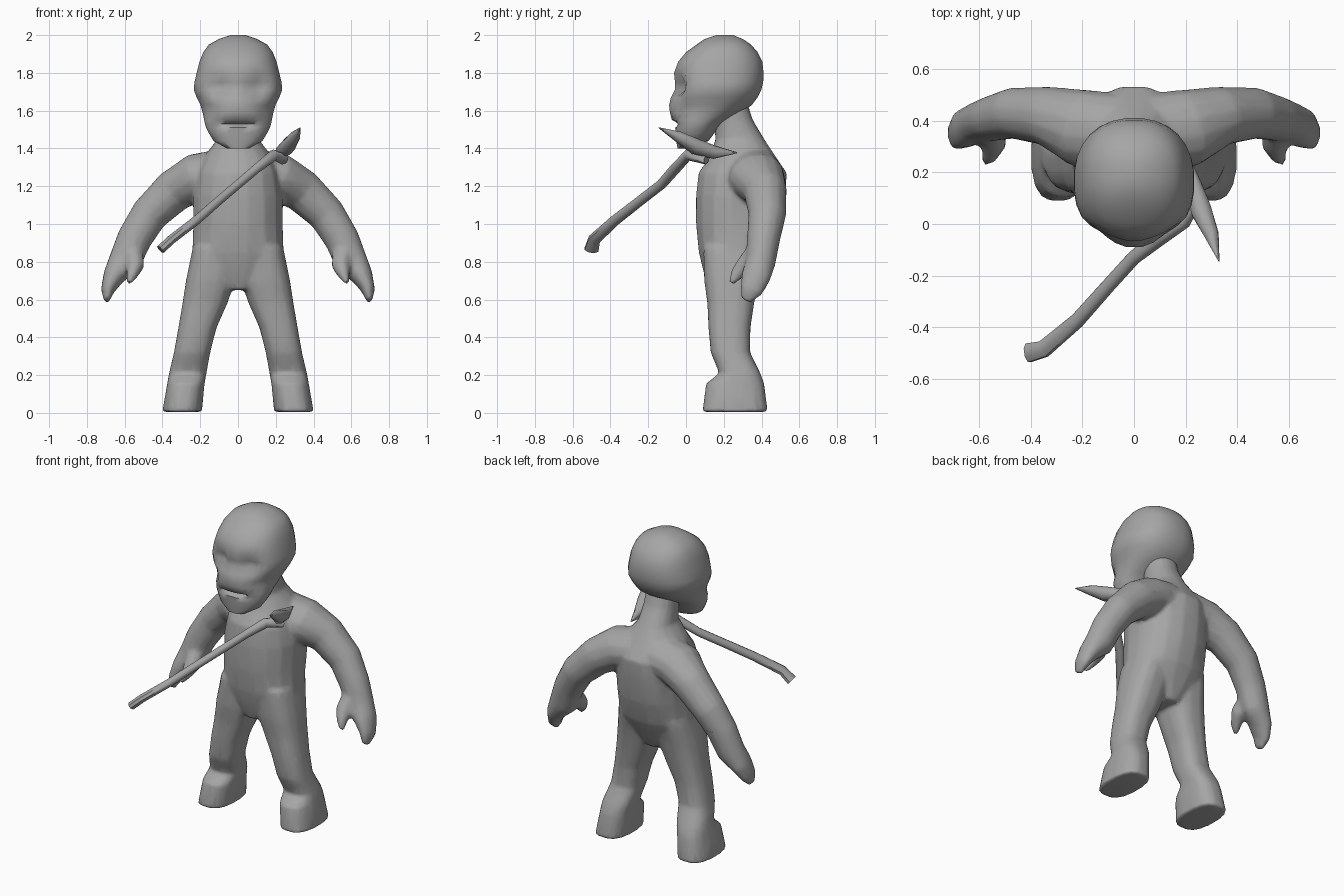
import bpy, bmesh, math
from mathutils import Vector

if "Cube" in bpy.data.objects:
    bpy.data.objects.remove(bpy.data.objects["Cube"])

grey = bpy.data.materials.new("clay_grey")
grey.diffuse_color = (0.38, 0.38, 0.38, 1)
grey.use_nodes = True
grey.node_tree.nodes["Principled BSDF"].inputs["Base Color"].default_value = grey.diffuse_color


def spow(v, p):
    return math.copysign(abs(v) ** p, v)


def ring(c, u, v, n, e):
    """Superellipse ring around c with half axes u and v."""
    pts = []
    for i in range(n):
        a = 2 * math.pi * (i + 0.5) / n
        pts.append(Vector(c) + u * spow(math.cos(a), 2 / e) + v * spow(math.sin(a), 2 / e))
    return pts


def loft(bm, rings):
    """Skin a list of equal rings and cap both ends."""
    vs = [[bm.verts.new(p) for p in r] for r in rings]
    n = len(vs[0])
    for a, b in zip(vs, vs[1:]):
        for i in range(n):
            j = (i + 1) % n
            bm.faces.new((a[i], a[j], b[j], b[i]))
    bm.faces.new(vs[0][::-1])
    bm.faces.new(vs[-1])


def stack(bm, rows, n=16, e=2.2):
    """Horizontal rings: x, y, z, half width, half depth."""
    loft(bm, [ring((x, y, z), Vector((rx, 0, 0)), Vector((0, ry, 0)), n, e)
              for x, y, z, rx, ry in rows])


def tube(bm, rows, n=12, e=2.0):
    """Rings square to a path: x, y, z, radius across, radius in depth."""
    pts = [Vector(r[:3]) for r in rows]
    rings = []
    for i, r in enumerate(rows):
        t = (pts[min(i + 1, len(pts) - 1)] - pts[max(i - 1, 0)]).normalized()
        u = t.cross(Vector((0, 1, 0))).normalized()
        rings.append(ring(pts[i], u * r[3], u.cross(t).normalized() * r[4], n, e))
    loft(bm, rings)


def finish(name, bm, angle=50):
    bmesh.ops.recalc_face_normals(bm, faces=bm.faces)
    me = bpy.data.meshes.new(name)
    bm.to_mesh(me)
    bm.free()
    me.materials.append(grey)
    ob = bpy.data.objects.new(name, me)
    bpy.context.collection.objects.link(ob)
    bpy.ops.object.select_all(action='DESELECT')
    ob.select_set(True)
    bpy.context.view_layer.objects.active = ob
    bpy.ops.object.shade_smooth_by_angle(angle=math.radians(angle))
    return ob


def mirrored(rows, s):
    return [(r[0] * s,) + tuple(r[1:]) for r in rows]


# Body: torso, neck, legs, arms and hands fused into one skin
body = bmesh.new()
stack(body, [(0, .24, .65, .08, .12), (0, .25, .75, .20, .16), (0, .265, .85, .245, .20),
             (0, .28, 1.0, .24, .23), (0, .29, 1.15, .24, .24), (0, .30, 1.27, .22, .237),
             (0, .30, 1.36, .18, .175), (0, .285, 1.45, .11, .13),
             (0, .25, 1.55, .10, .105), (0, .22, 1.66, .10, .10)])
leg = [(.125, .26, .88, .115, .17), (.145, .24, .70, .132, .145), (.175, .237, .58, .12, .125),
       (.215, .23, .45, .102, .112), (.243, .235, .32, .097, .105), (.266, .285, .21, .10, .11),
       (.276, .26, .155, .10, .155), (.296, .26, .005, .106, .175)]
arm = [(.08, .36, 1.27, .13, .15), (.22, .375, 1.245, .13, .15), (.34, .42, 1.175, .115, .115),
       (.47, .43, 1.05, .10, .10), (.55, .41, .92, .093, .088), (.60, .395, .80, .088, .08),
       (.66, .37, .72, .058, .078), (.69, .345, .65, .036, .062), (.695, .315, .595, .016, .03)]
thumb = [(.56, .38, .86, .06, .06), (.545, .31, .78, .052, .05), (.56, .265, .73, .032, .035),
         (.578, .24, .685, .012, .016)]
for s in (1, -1):
    stack(body, mirrored(leg, s), e=2.6)
    tube(body, mirrored(arm, s), 14)
    tube(body, mirrored(thumb, s), 8)
ob = finish("body", body)
for kind, opts in (('REMESH', dict(mode='VOXEL', voxel_size=.012)),
                   ('SMOOTH', dict(factor=.5, iterations=5)),
                   ('DECIMATE', dict(ratio=.15))):
    m = ob.modifiers.new(kind.title(), kind)
    for k, v in opts.items():
        setattr(m, k, v)
    bpy.ops.object.modifier_apply(modifier=m.name)
bpy.ops.object.shade_smooth_by_angle(angle=math.radians(60))

# Head: half width, front and back at each height
head = bmesh.new()
levels = [(1.40, .06, -.045, .03), (1.44, .13, -.052, .12), (1.48, .155, -.055, .15),
          (1.51, .17, -.058, .17), (1.53, .176, -.06, .19), (1.55, .18, -.075, .22),
          (1.59, .188, -.083, .29), (1.63, .20, -.083, .35), (1.67, .22, -.08, .38),
          (1.71, .235, -.074, .40), (1.75, .232, -.072, .41), (1.80, .22, -.066, .412),
          (1.86, .205, -.042, .405), (1.91, .185, .0, .38), (1.95, .155, .055, .345),
          (1.98, .10, .10, .30), (2.0, .04, .16, .25)]
stack(head, [(0, (f + b) / 2, z, w, (b - f) / 2) for z, w, f, b in levels], 28, 2.3)
for v in head.verts:
    x, y, z = v.co
    if y < .1:
        # Eye sockets
        d = ((abs(x) - .10) / .055) ** 2 + ((z - 1.725) / .05) ** 2
        v.co.y += .065 * math.exp(-d)
        # Nose and muzzle, with hollow cheeks either side
        v.co.y -= .012 * math.exp(-(x / .05) ** 2 - ((z - 1.64) / .05) ** 2)
        v.co.y += .03 * math.exp(-((abs(x) - .15) / .04) ** 2 - ((z - 1.60) / .05) ** 2)
        # Mouth slit
        if abs(z - 1.53) < .005 and abs(x) < .1:
            v.co.y += .035
finish("head", head, 60)

# Club: bent handle
handle = bmesh.new()
tube(handle, [(-.41, -.50, .865, .026, .04), (-.35, -.485, .92, .026, .035),
              (-.22, -.375, 1.02, .026, .03), (-.10, -.24, 1.125, .025, .028),
              (0, -.13, 1.21, .025, .028), (.10, -.055, 1.295, .026, .03),
              (.19, .01, 1.365, .03, .032), (.235, .11, 1.345, .03, .035)], 8)
finish("club_handle", handle)

# Club: curved spike across the handle end
spike = bmesh.new()
tube(spike, [(.33, -.145, 1.51, .002, .002), (.30, -.04, 1.462, .03, .03),
             (.262, .05, 1.41, .042, .045), (.23, .15, 1.38, .036, .034),
             (.205, .27, 1.377, .003, .004)], 8)
finish("club_spike", spike)
